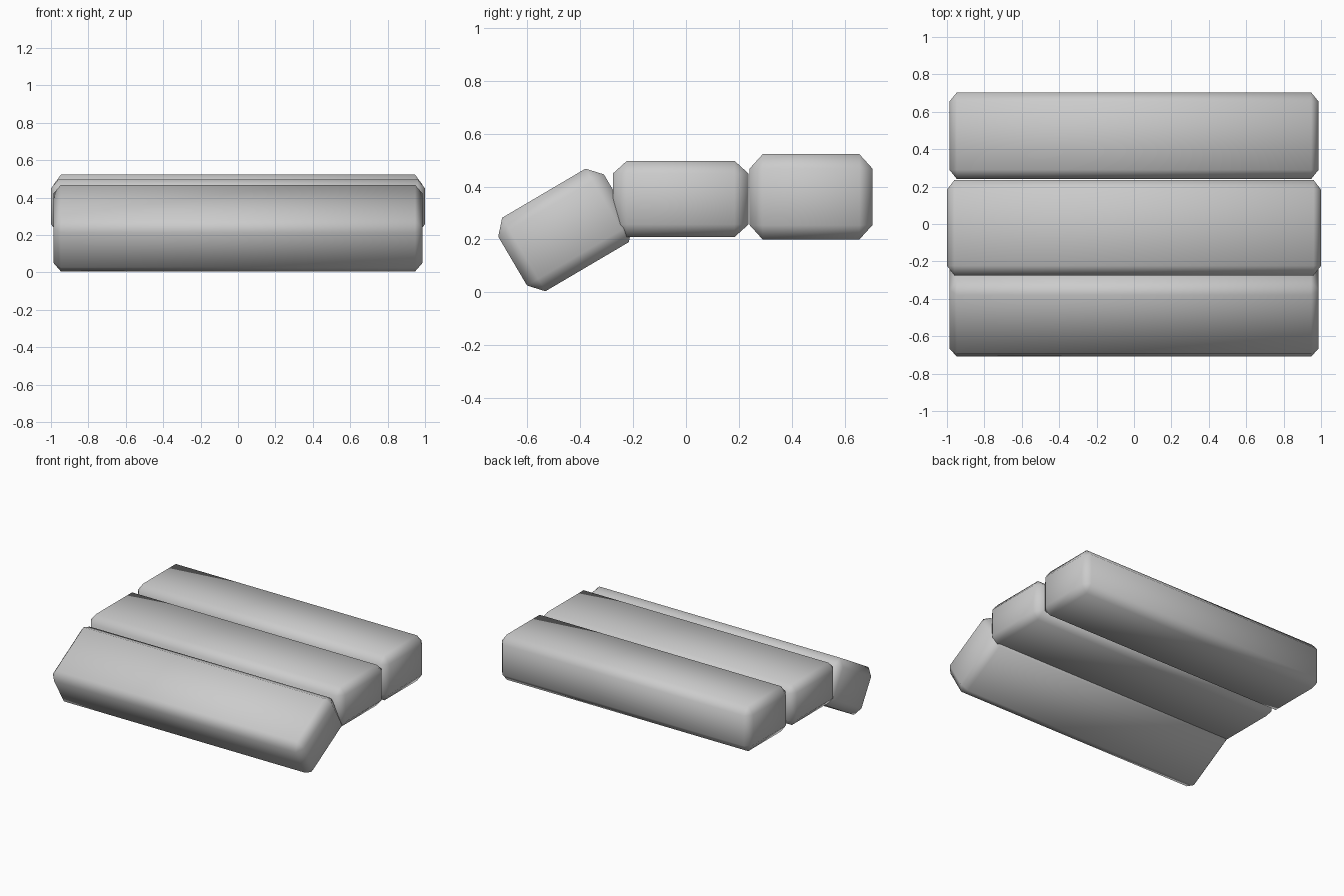
import bpy, bmesh
from math import radians
from mathutils import Matrix, Vector

cube = bpy.data.objects.get("Cube")
if cube:
    bpy.data.objects.remove(cube, do_unlink=True)

grey = bpy.data.materials.new("light grey")
grey.use_nodes = True
colour = (0.6, 0.6, 0.6, 1)
grey.diffuse_color = colour
grey.node_tree.nodes["Principled BSDF"].inputs["Base Color"].default_value = colour


def chamfered_plank(name, centre, size, chamfer, tilt=0):
    """Box with one flat chamfer per edge, softly shaded, tilted about x."""
    bm = bmesh.new()
    bmesh.ops.create_cube(bm, size=1)
    # chamfer before the final stretch so each axis keeps its own width
    inner = [s / c for s, c in zip(size, chamfer)]
    bmesh.ops.scale(bm, vec=Vector(inner), verts=bm.verts)
    bmesh.ops.bevel(bm, geom=bm.edges[:], offset=1, offset_type='OFFSET',
                    segments=1, profile=0.5, affect='EDGES')
    bmesh.ops.scale(bm, vec=Vector(chamfer), verts=bm.verts)
    bmesh.ops.recalc_face_normals(bm, faces=bm.faces)
    for face in bm.faces:
        face.smooth = True
    mesh = bpy.data.meshes.new(name)
    bm.to_mesh(mesh)
    bm.free()
    mesh.materials.append(grey)
    obj = bpy.data.objects.new(name, mesh)
    obj.matrix_world = Matrix.Translation(centre) @ Matrix.Rotation(radians(tilt), 4, 'X')
    bpy.context.collection.objects.link(obj)
    return obj


# outer planks share one size; the middle one is longer and thinner
outer_size = (1.974, 0.463, 0.322)
chamfer = (0.04, 0.049, 0.054)
chamfered_plank("back_plank", (0, 0.472, 0.361), outer_size, chamfer)
chamfered_plank("middle_plank", (0, -0.02, 0.353), (2.0, 0.512, 0.288), (0.04, 0.053, 0.048))
chamfered_plank("front_plank", (0, -0.455, 0.236), outer_size, chamfer, tilt=30.5)
